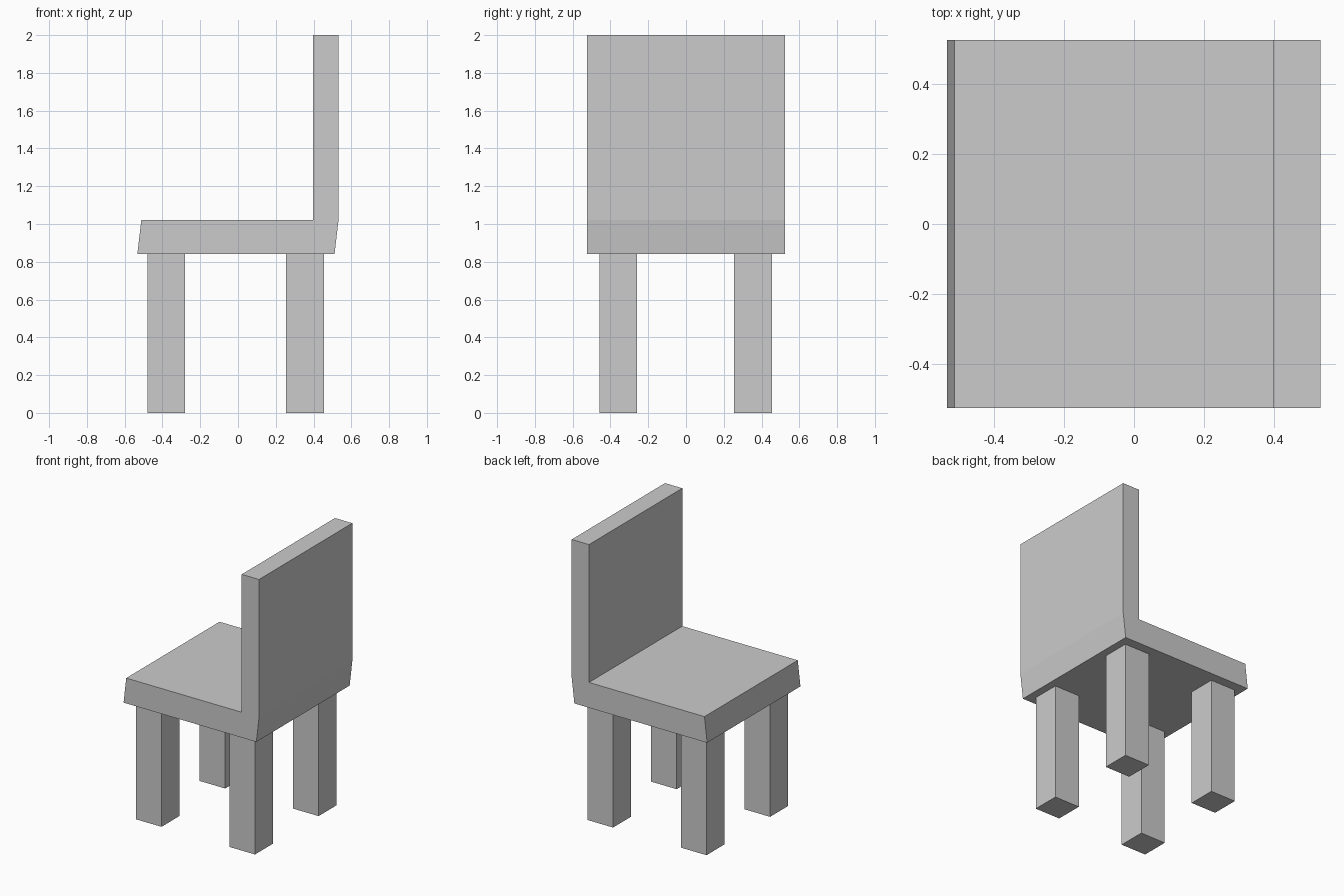
import bpy
import bmesh
from mathutils import Vector

if "Cube" in bpy.data.objects:
    bpy.data.objects.remove(bpy.data.objects["Cube"])


def extrude_profile(name, profile, y0, y1):
    """Extrude an XZ profile along Y into a solid object."""
    bm = bmesh.new()
    face = bm.faces.new([bm.verts.new((x, y0, z)) for x, z in profile])
    result = bmesh.ops.extrude_face_region(bm, geom=[face])
    verts = [g for g in result["geom"] if isinstance(g, bmesh.types.BMVert)]
    bmesh.ops.translate(bm, verts=verts, vec=Vector((0, y1 - y0, 0)))
    bmesh.ops.recalc_face_normals(bm, faces=bm.faces)
    mesh = bpy.data.meshes.new(name)
    bm.to_mesh(mesh)
    bm.free()
    obj = bpy.data.objects.new(name, mesh)
    bpy.context.collection.objects.link(obj)
    return obj


SEAT_BOTTOM, SEAT_TOP, HEIGHT = 0.84, 1.02, 2.0
LEG = 0.2

# Seat and backrest: one L-shaped profile with slanted seat ends
extrude_profile("seat_and_backrest", [
    (-0.533, SEAT_BOTTOM), (0.511, SEAT_BOTTOM), (0.532, SEAT_TOP),
    (0.532, HEIGHT), (0.396, HEIGHT), (0.396, SEAT_TOP), (-0.512, SEAT_TOP),
], -0.524, 0.524)

# Four square legs
for x_name, x in (("seat_end", -0.48), ("backrest_end", 0.255)):
    for y_name, y in (("front", -0.459), ("rear", 0.255)):
        extrude_profile(f"{y_name}_{x_name}_leg", [
            (x, 0), (x + LEG, 0), (x + LEG, SEAT_BOTTOM), (x, SEAT_BOTTOM),
        ], y, y + LEG)
